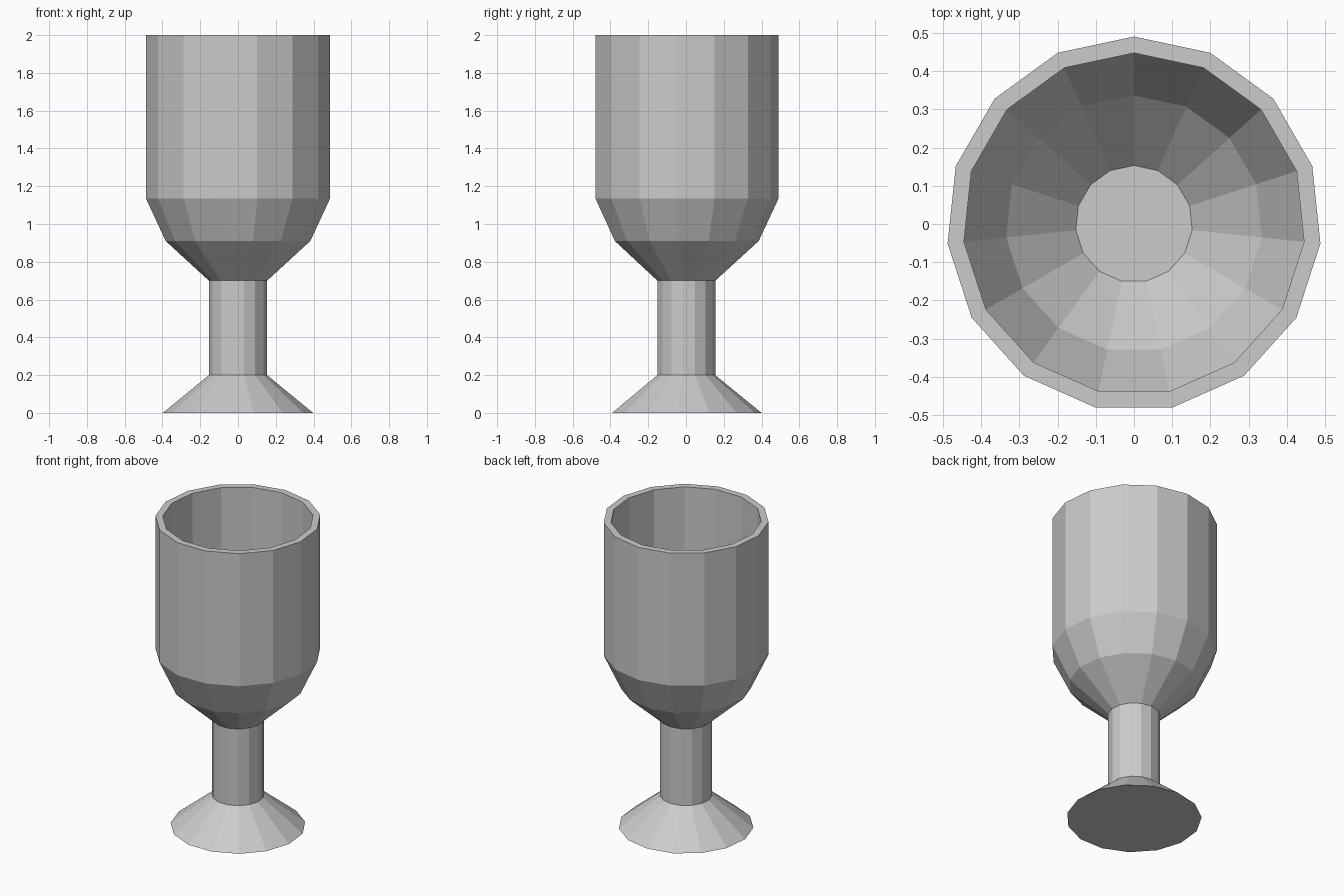
import bpy, bmesh
from math import sin, cos, tau

if "Cube" in bpy.data.objects:
    bpy.data.objects.remove(bpy.data.objects["Cube"])

SIDES = 15

# Profile (radius, height): base, foot, stem, outer bowl, rim, inner bowl, floor
profile = [(0.40, 0.0), (0.155, 0.20), (0.155, 0.70), (0.385, 0.91),
           (0.49, 1.135), (0.49, 2.0), (0.447, 2.0), (0.447, 1.14),
           (0.336, 0.92), (0.153, 0.735)]

bm = bmesh.new()


def ring(r, z):
    # First corner points towards +y
    return [bm.verts.new((-r * sin(tau * i / SIDES), r * cos(tau * i / SIDES), z))
            for i in range(SIDES)]


rings = [ring(r, z) for r, z in profile]

# Flat side panels between neighbouring rings
for a, b in zip(rings, rings[1:]):
    for i in range(SIDES):
        j = (i + 1) % SIDES
        bm.faces.new((a[i], a[j], b[j], b[i]))

# Underside of the foot and floor of the bowl
bm.faces.new(rings[0][::-1])
bm.faces.new(rings[-1])
bmesh.ops.recalc_face_normals(bm, faces=bm.faces)

mesh = bpy.data.meshes.new("goblet")
bm.to_mesh(mesh)
bm.free()
goblet = bpy.data.objects.new("goblet", mesh)
bpy.context.collection.objects.link(goblet)
